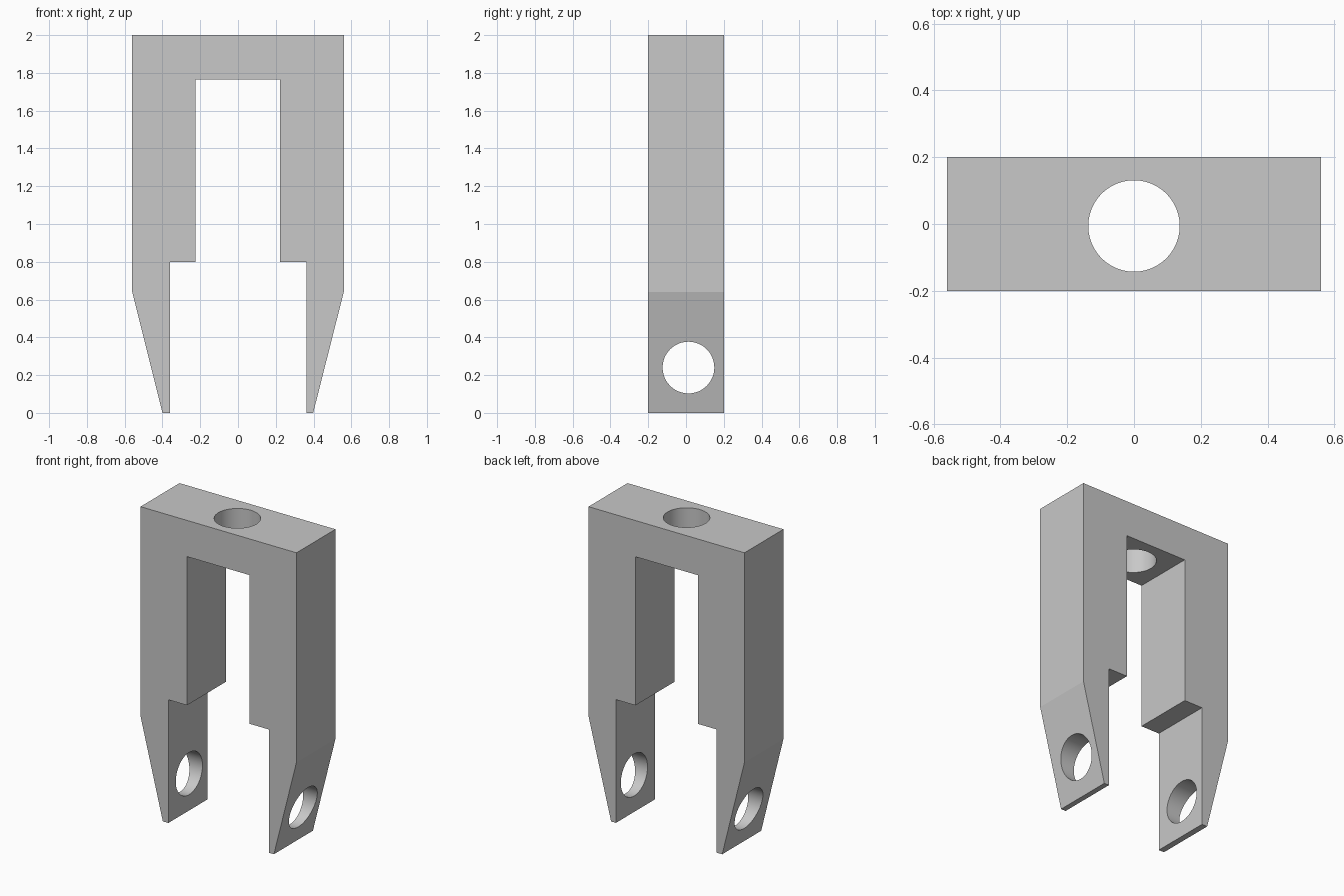
import bpy
import bmesh
import math

cube = bpy.data.objects.get("Cube")
if cube:
    bpy.data.objects.remove(cube, do_unlink=True)

DEPTH = 0.4
HOLE_RADIUS = 0.137

# Single grey finish
grey = bpy.data.materials.new("plain_grey")
grey.use_nodes = True
colour = (0.58, 0.58, 0.58, 1)
grey.diffuse_color = colour
grey.node_tree.nodes["Principled BSDF"].inputs["Base Color"].default_value = colour

# Fork outline: outer edge, then the stepped opening between the prongs
outline = [
    (-0.56, 2), (-0.56, 0.64), (-0.40, 0), (-0.36, 0), (-0.36, 0.8),
    (-0.226, 0.8), (-0.226, 1.765), (0.223, 1.765), (0.223, 0.8),
    (0.363, 0.8), (0.363, 0), (0.398, 0), (0.56, 0.64), (0.56, 2),
]

# Fork body: extrude the outline through its depth
bm = bmesh.new()
face = bm.faces.new([bm.verts.new((x, -DEPTH / 2, z)) for x, z in outline])
extruded = bmesh.ops.extrude_face_region(bm, geom=[face])
moved = [v for v in extruded["geom"] if isinstance(v, bmesh.types.BMVert)]
bmesh.ops.translate(bm, verts=moved, vec=(0, DEPTH, 0))
bmesh.ops.recalc_face_normals(bm, faces=bm.faces)
mesh = bpy.data.meshes.new("fork_body")
bm.to_mesh(mesh)
bm.free()
mesh.materials.append(grey)
fork = bpy.data.objects.new("fork_body", mesh)
bpy.context.collection.objects.link(fork)


def drill(name, location, rotation, length):
    """Cut a round hole through the fork."""
    bpy.ops.mesh.primitive_cylinder_add(
        vertices=48, radius=HOLE_RADIUS, depth=length,
        location=location, rotation=rotation)
    cutter = bpy.context.object
    cutter.name = name
    cutter.hide_render = True
    cutter.data.materials.append(grey)
    cut = fork.modifiers.new(name, "BOOLEAN")
    cut.operation = "DIFFERENCE"
    cut.solver = "EXACT"
    cut.object = cutter
    bpy.ops.object.select_all(action="DESELECT")
    fork.select_set(True)
    bpy.context.view_layer.objects.active = fork
    bpy.ops.object.modifier_apply(modifier=name)
    bpy.data.objects.remove(cutter, do_unlink=True)


# Stem hole in the crown and axle hole through both prongs
drill("stem_hole", (0, -0.006, 1.9), (0, 0, 0), 0.6)
drill("axle_hole", (0, 0.013, 0.24), (0, math.pi / 2, 0), 1.6)

bpy.ops.object.shade_smooth_by_angle(angle=math.radians(12))
